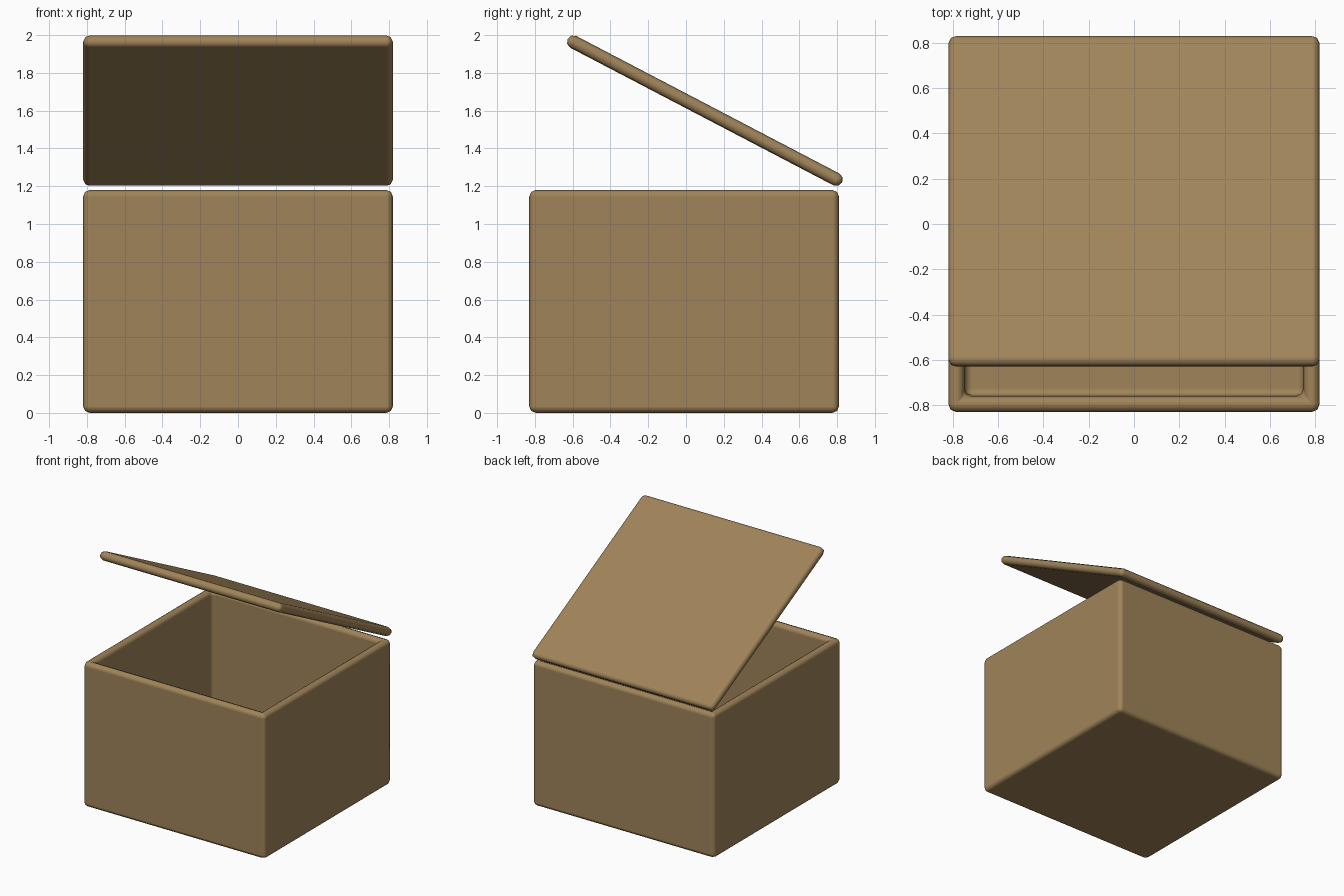
import bpy, bmesh, math
from mathutils import Matrix

if "Cube" in bpy.data.objects:
    bpy.data.objects.remove(bpy.data.objects["Cube"])

wood = bpy.data.materials.new("wood")
wood.diffuse_color = (0.35, 0.23, 0.10, 1)
wood.use_nodes = True
wood.node_tree.nodes["Principled BSDF"].inputs["Base Color"].default_value = wood.diffuse_color


def finish(bm, name, bevel):
    """Turn a bmesh into a softly bevelled wooden part."""
    bmesh.ops.recalc_face_normals(bm, faces=bm.faces)
    me = bpy.data.meshes.new(name)
    bm.to_mesh(me)
    bm.free()
    ob = bpy.data.objects.new(name, me)
    bpy.context.collection.objects.link(ob)
    me.materials.append(wood)
    me.shade_smooth()
    mod = ob.modifiers.new("soft_edges", 'BEVEL')
    mod.width = bevel
    mod.segments = 2
    mod.limit_method = 'ANGLE'
    mod.angle_limit = math.radians(40)
    mod.harden_normals = True
    return ob


def block(size):
    bm = bmesh.new()
    bmesh.ops.create_cube(bm, size=1, matrix=Matrix.Diagonal((*size, 1)))
    return bm


SIDE, HEIGHT, WALL, FLOOR = 1.64, 1.18, 0.10, 0.10

# open box: inset the top face, then push it down to form the cavity
bm = block((SIDE, SIDE, HEIGHT))
top = max(bm.faces, key=lambda f: f.calc_center_median().z)
bmesh.ops.inset_region(bm, faces=[top], thickness=WALL)
cavity = bmesh.ops.extrude_face_region(bm, geom=[top])
bmesh.ops.translate(bm, vec=(0, 0, FLOOR - HEIGHT),
                    verts=[v for v in cavity["geom"] if isinstance(v, bmesh.types.BMVert)])
if top.is_valid:
    bmesh.ops.delete(bm, geom=[top], context='FACES_ONLY')
box = finish(bm, "box_body", 0.035)
box.location = (0, -0.01, HEIGHT / 2)

# lid: thin slab tilted open about the back edge
lid = finish(block((SIDE, SIDE, 0.07)), "lid", 0.0345)
lid.location = (0, 0.10, 1.60)
lid.rotation_euler.x = math.radians(-27.6)
